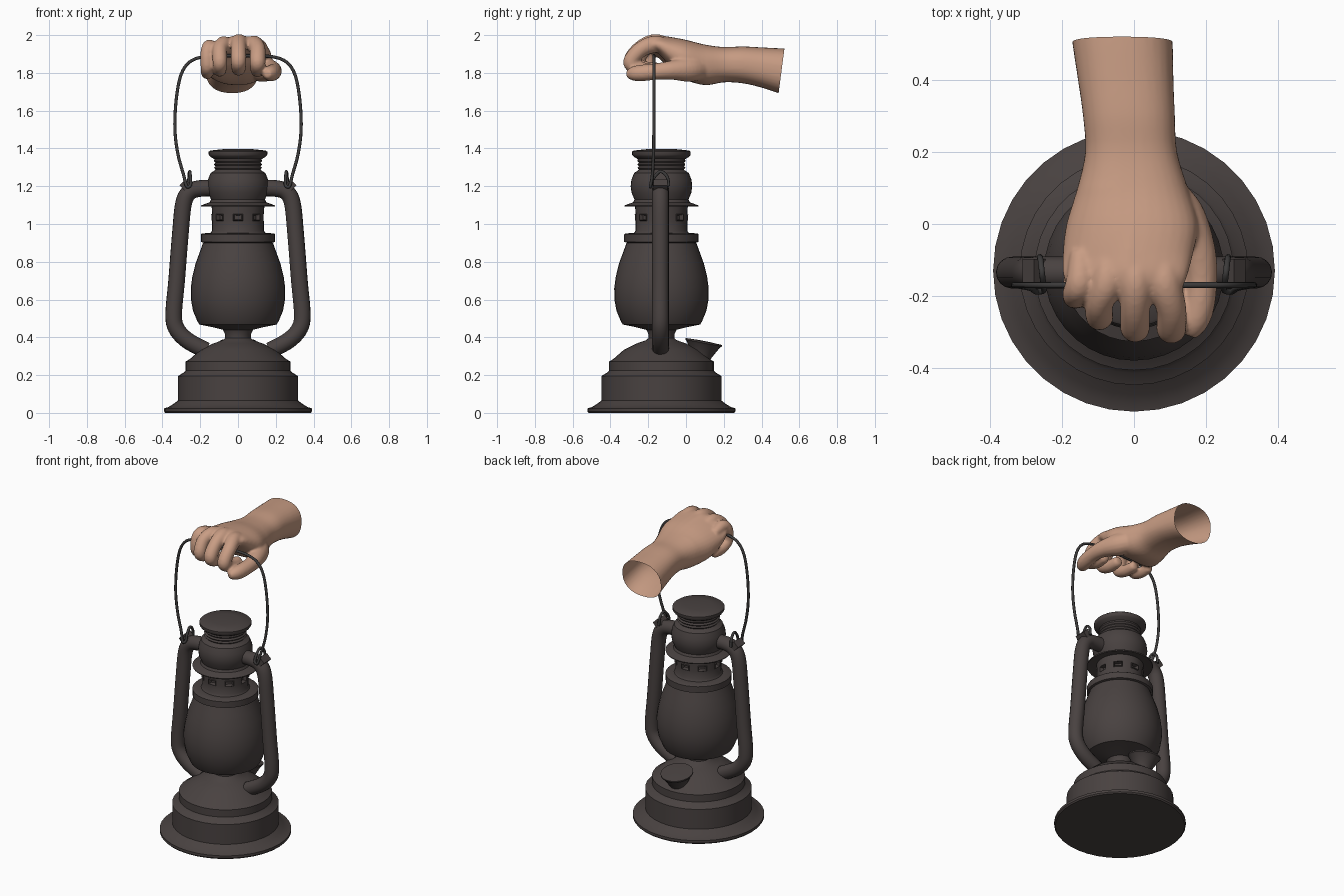
import bpy, bmesh, math
from mathutils import Vector, Matrix

if "Cube" in bpy.data.objects:
    bpy.data.objects.remove(bpy.data.objects["Cube"])

CY = -0.13  # lantern axis


def material(name, rgb):
    m = bpy.data.materials.new(name)
    m.diffuse_color = (*rgb, 1)
    m.use_nodes = True
    m.node_tree.nodes["Principled BSDF"].inputs["Base Color"].default_value = m.diffuse_color
    return m


METAL = material("dark_metal", (0.066, 0.054, 0.052))
WIRE = material("wire_metal", (0.045, 0.043, 0.043))
SKIN = material("skin", (0.58, 0.335, 0.23))


def finish(bm, name, mat, angle=35):
    bmesh.ops.recalc_face_normals(bm, faces=bm.faces)
    me = bpy.data.meshes.new(name)
    bm.to_mesh(me)
    bm.free()
    ob = bpy.data.objects.new(name, me)
    bpy.context.collection.objects.link(ob)
    me.materials.append(mat)
    smooth(ob, angle)
    return ob


def smooth(ob, angle):
    bpy.ops.object.select_all(action='DESELECT')
    ob.select_set(True)
    bpy.context.view_layer.objects.active = ob
    bpy.ops.object.shade_smooth_by_angle(angle=math.radians(angle))


def skin_rings(bm, rings):
    """Bridge closed rings of points and cap both ends; returns faces per band."""
    vs = [[bm.verts.new(p) for p in r] for r in rings]
    n = len(vs[0])
    bands = [[bm.faces.new((a[i], a[(i + 1) % n], b[(i + 1) % n], b[i])) for i in range(n)]
             for a, b in zip(vs, vs[1:])]
    bm.faces.new(vs[0][::-1])
    bm.faces.new(vs[-1])
    return bands


def lathe(bm, profile, n=36, mat=Matrix.Translation((0, CY, 0))):
    return skin_rings(bm, [[mat @ Vector((r * math.cos(2 * math.pi * i / n),
                                          r * math.sin(2 * math.pi * i / n), z))
                            for i in range(n)] for r, z in profile])


def spline(pts, steps):
    """Catmull-Rom through points of any dimension."""
    out = []
    for i in range(len(pts) - 1):
        p0, p1, p2, p3 = (pts[max(0, min(len(pts) - 1, k))] for k in (i - 1, i, i + 1, i + 2))
        for s in range(steps):
            t = s / steps
            out.append([0.5 * (2 * b + (c - a) * t + (2 * a - 5 * b + 4 * c - d) * t * t
                               + (3 * b - a - 3 * c + d) * t ** 3)
                        for a, b, c, d in zip(p0, p1, p2, p3)])
    return out + [list(pts[-1])]


def tube(bm, pts, n=12, steps=5):
    """Round tube through (x, y, z, radius) points."""
    path = spline(pts, steps)
    pos = [Vector(p[:3]) for p in path]
    rings, u = [], None
    for i, p in enumerate(pos):
        d = (pos[min(i + 1, len(pos) - 1)] - pos[max(i - 1, 0)]).normalized()
        u = d.orthogonal() if u is None else u - d * u.dot(d)
        u.normalize()
        v = d.cross(u)
        r = path[i][3]
        rings.append([p + r * (u * math.cos(2 * math.pi * k / n) + v * math.sin(2 * math.pi * k / n))
                      for k in range(n)])
    skin_rings(bm, rings)


# Fuel tank base
bm = bmesh.new()
lathe(bm, [(0.385, 0), (0.392, 0.008), (0.392, 0.024), (0.37, 0.03), (0.345, 0.045), (0.318, 0.065),
           (0.318, 0.195), (0.285, 0.215), (0.277, 0.225), (0.277, 0.272), (0.255, 0.285),
           (0.2, 0.333), (0.13, 0.368), (0.08, 0.385), (0.07, 0.395), (0.05, 0.4)])
finish(bm, "fuel_tank", METAL)

# Globe with its neck and cup
bm = bmesh.new()
lathe(bm, [(0.07, 0.38), (0.068, 0.415), (0.08, 0.44), (0.14, 0.455), (0.205, 0.468), (0.215, 0.485),
           (0.238, 0.54), (0.249, 0.6), (0.25, 0.66), (0.242, 0.72), (0.225, 0.79), (0.203, 0.85),
           (0.185, 0.9)])
finish(bm, "globe", METAL)

# Collar and vented sleeve, with eight recessed vents
bm = bmesh.new()
bands = lathe(bm, [(0.18, 0.9), (0.197, 0.905), (0.197, 0.945), (0.19, 0.95), (0.145, 0.953),
                   (0.137, 0.965), (0.137, 1.017), (0.137, 1.053), (0.14, 1.1)], n=32)
for k in range(8):
    vent = [bands[6][(4 * k - 1) % 32], bands[6][4 * k]]
    bmesh.ops.inset_region(bm, faces=vent, thickness=0.004, depth=0.006)
    bmesh.ops.inset_region(bm, faces=vent, thickness=0.004, depth=-0.024)
finish(bm, "vent_sleeve", METAL)

# Chimney: skirt, bulb, threaded neck and cap
bm = bmesh.new()
neck = [(0.127 if i % 2 else 0.119, 1.288 + 0.009 * i) for i in range(6)]
lathe(bm, [(0.13, 1.105), (0.195, 1.092), (0.197, 1.098), (0.15, 1.115), (0.143, 1.13), (0.158, 1.165),
           (0.163, 1.2), (0.159, 1.235), (0.145, 1.27), (0.126, 1.282)] + neck +
      [(0.125, 1.343), (0.148, 1.357), (0.155, 1.367), (0.155, 1.383), (0.147, 1.389),
       (0.08, 1.396), (0.02, 1.398)])
finish(bm, "chimney", METAL)

# Filler cap, tilted on the back of the tank
bm = bmesh.new()
tilt = Matrix.Translation((0, 0.095, 0.378)) @ Matrix.Rotation(math.radians(-11), 4, 'X')
lathe(bm, [(0.045, -0.14), (0.05, -0.09), (0.068, -0.055), (0.088, -0.018), (0.098, -0.008),
           (0.098, 0), (0.02, 0.003)], n=24, mat=tilt)
finish(bm, "filler_cap", METAL)

# Side tubes and handle lugs
for s, side in ((-1, "left"), (1, "right")):
    bm = bmesh.new()
    tube(bm, [(s * x, CY - 0.005, z, 0.044) for x, z in
              ((0.12, 1.19), (0.2, 1.188), (0.255, 1.17), (0.288, 1.11), (0.305, 0.95), (0.325, 0.7),
               (0.34, 0.53), (0.328, 0.45), (0.27, 0.385), (0.17, 0.33))], n=16)
    finish(bm, side + "_air_tube", METAL, 60)
    bm = bmesh.new()
    bmesh.ops.create_cube(bm, size=1, matrix=Matrix.Translation((s * 0.278, CY - 0.005, 1.205))
                          @ Matrix.Rotation(math.radians(45), 4, 'Y')
                          @ Matrix.Diagonal((0.045, 0.075, 0.045, 1)))
    finish(bm, side + "_handle_lug", METAL)

# Wire handle with hooked ends
half = [(0.262, -0.092, 1.2), (0.26, -0.1, 1.25), (0.256, -0.135, 1.278), (0.252, -0.17, 1.245),
        (0.252, -0.185, 1.205), (0.272, -0.188, 1.2), (0.288, -0.178, 1.26), (0.318, -0.172, 1.37),
        (0.334, -0.17, 1.5), (0.328, -0.17, 1.65), (0.305, -0.17, 1.78), (0.265, -0.17, 1.85),
        (0.2, -0.17, 1.882), (0.1, -0.17, 1.89)]
bm = bmesh.new()
tube(bm, [(*p, 0.0085) for p in half] + [(-x, y, z, 0.0085) for x, y, z in reversed(half)], n=8)
finish(bm, "wire_handle", WIRE, 60)

# Hand: forearm and palm as a loft of (y, xmin, xmax, zmin, zmax)
bm = bmesh.new()
sections = [(0.57, -0.178, 0.105, 1.675, 1.925), (0.5, -0.171, 0.108, 1.69, 1.93),
            (0.4, -0.156, 0.11, 1.722, 1.935), (0.3, -0.142, 0.114, 1.745, 1.94),
            (0.2, -0.136, 0.12, 1.75, 1.937), (0.1, -0.158, 0.15, 1.735, 1.95),
            (0.0, -0.188, 0.178, 1.765, 1.975), (-0.08, -0.198, 0.165, 1.83, 1.99),
            (-0.14, -0.198, 0.15, 1.895, 1.997), (-0.18, -0.18, 0.135, 1.92, 1.985)]


def spow(v, e):
    return math.copysign(abs(v) ** e, v)


rings = []
for y, xa, xb, za, zb in spline(sections, 4):
    ring = []
    for k in range(32):
        a = 2 * math.pi * k / 32
        x = (xa + xb) / 2 + (xb - xa) / 2 * spow(math.cos(a), 0.85)
        z = (za + zb) / 2 + (zb - za) / 2 * spow(math.sin(a), 0.85)
        # knuckle row falls away towards the little finger
        z -= max(0, min(1, (0.1 - y) / 0.2)) * max(0, -0.02 - x) * 0.25
        ring.append((x, y, z))
    rings.append(ring)
skin_rings(bm, rings)

# Curled fingers: x at knuckle, x at bend, reach, height, radius
for x0, x1, reach, h, r in ((-0.15, -0.163, -0.2, -0.015, 0.036), (-0.075, -0.096, -0.257, 0, 0.039),
                            (0.005, 0.003, -0.287, 0.008, 0.042), (0.085, 0.104, -0.29, 0, 0.042)):
    tube(bm, [(x0, -0.08, 1.935 + h, r * 0.8), (x0, -0.16, 1.952 + h, r * 1.1),
              (x1, (reach - 0.16) / 2 - 0.012, 1.925 + h, r), (x1, reach, 1.865 + h, r),
              (x1, reach + 0.015, 1.835 + h, r * 0.95), (x1, reach + 0.075, 1.815 + h, r * 0.9),
              (x1, reach + 0.14, 1.815 + h, r * 0.75), (x1, reach + 0.155, 1.815 + h, r * 0.4)], n=16)

# Thumb
tube(bm, [(0.07, 0.1, 1.83, 0.06), (0.13, 0.02, 1.82, 0.068), (0.175, -0.07, 1.815, 0.052),
          (0.188, -0.15, 1.808, 0.044), (0.18, -0.23, 1.8, 0.044), (0.165, -0.28, 1.796, 0.038),
          (0.155, -0.312, 1.793, 0.02)], n=16)
hand = finish(bm, "hand", SKIN)

# Fuse the hand into one soft skin, then cut the sleeve end open
rm = hand.modifiers.new("fuse", 'REMESH')
rm.mode = 'VOXEL'
rm.voxel_size = 0.0075
sm = hand.modifiers.new("soften", 'SMOOTH')
sm.factor = 0.5
sm.iterations = 6
dg = bpy.context.evaluated_depsgraph_get()
fused = bpy.data.meshes.new_from_object(hand.evaluated_get(dg))
hand.modifiers.clear()
bm = bmesh.new()
bm.from_mesh(fused)
bmesh.ops.bisect_plane(bm, geom=bm.verts[:] + bm.edges[:] + bm.faces[:], plane_co=(0, 0.52, 1.92),
                       plane_no=(0, 0.99, -0.13), clear_outer=True)
bm.to_mesh(fused)
bm.free()
hand.data = fused
if not fused.materials:
    fused.materials.append(SKIN)
smooth(hand, 80)
